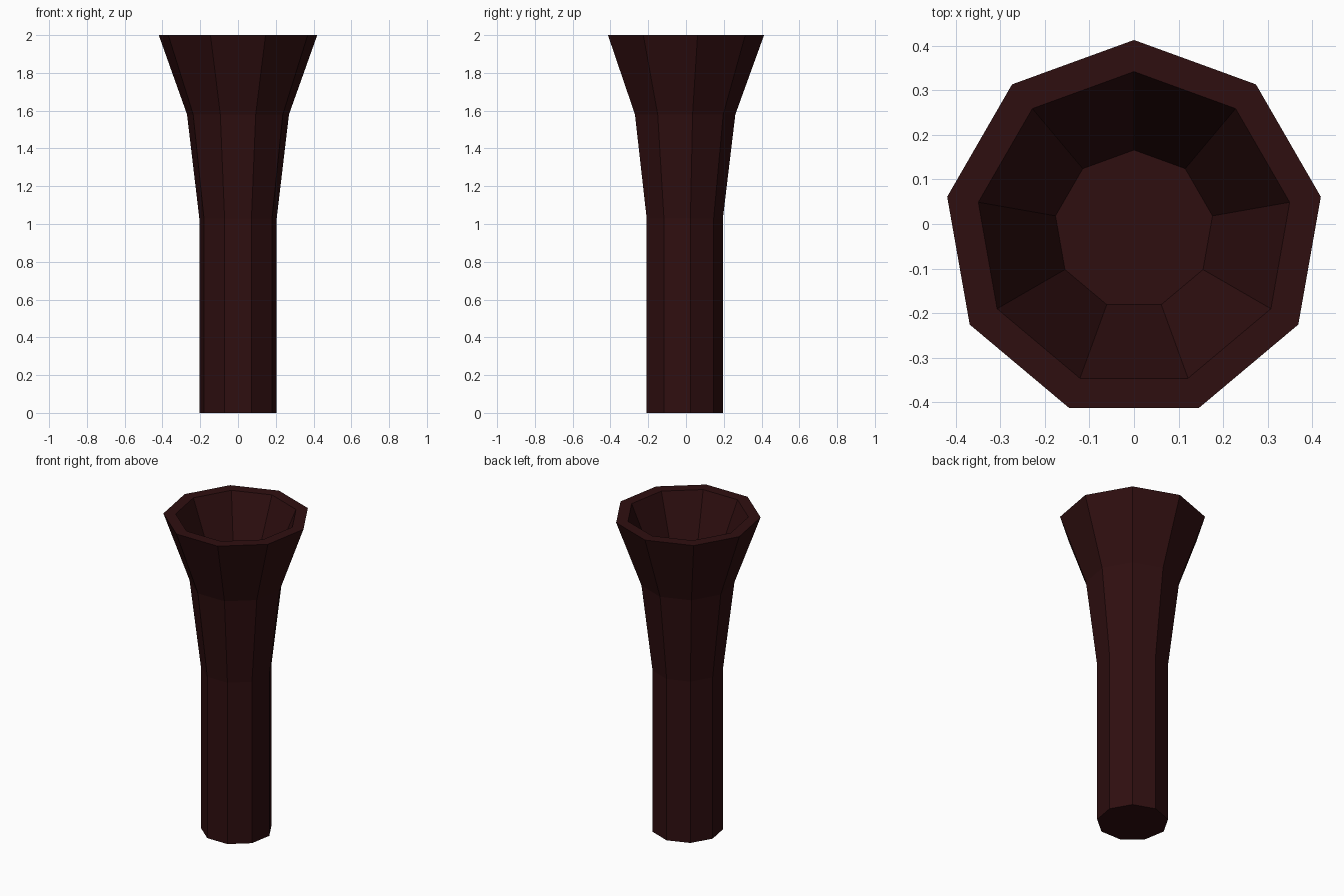
import bpy, bmesh, math

if "Cube" in bpy.data.objects:
    bpy.data.objects.remove(bpy.data.objects["Cube"])

SIDES = 9
CENTRE_Y = -0.0128

# dark maroon material
mat = bpy.data.materials.new("dark maroon")
mat.diffuse_color = (0.028, 0.0045, 0.005, 1)
mat.use_nodes = True
mat.node_tree.nodes["Principled BSDF"].inputs["Base Color"].default_value = mat.diffuse_color

# flared cup: outer profile from base to rim, then down the inside to the floor
profile = [(0.208, 0), (0.208, 1.03), (0.274, 1.58), (0.426, 2.0),
           (0.355, 2.0), (0.179, 1.58)]

bm = bmesh.new()
rings = []
for r, z in profile:
    angles = [math.pi / 2 + 2 * math.pi * i / SIDES for i in range(SIDES)]
    rings.append([bm.verts.new((r * math.cos(a), r * math.sin(a) + CENTRE_Y, z))
                  for a in angles])

# walls
for low, high in zip(rings, rings[1:]):
    for i in range(SIDES):
        j = (i + 1) % SIDES
        bm.faces.new((low[i], low[j], high[j], high[i]))

# base and inner floor
bm.faces.new(rings[0][::-1])
bm.faces.new(rings[-1])
bmesh.ops.recalc_face_normals(bm, faces=bm.faces[:])

mesh = bpy.data.meshes.new("flared_cup")
bm.to_mesh(mesh)
bm.free()
mesh.materials.append(mat)
obj = bpy.data.objects.new("flared_cup", mesh)
bpy.context.collection.objects.link(obj)
